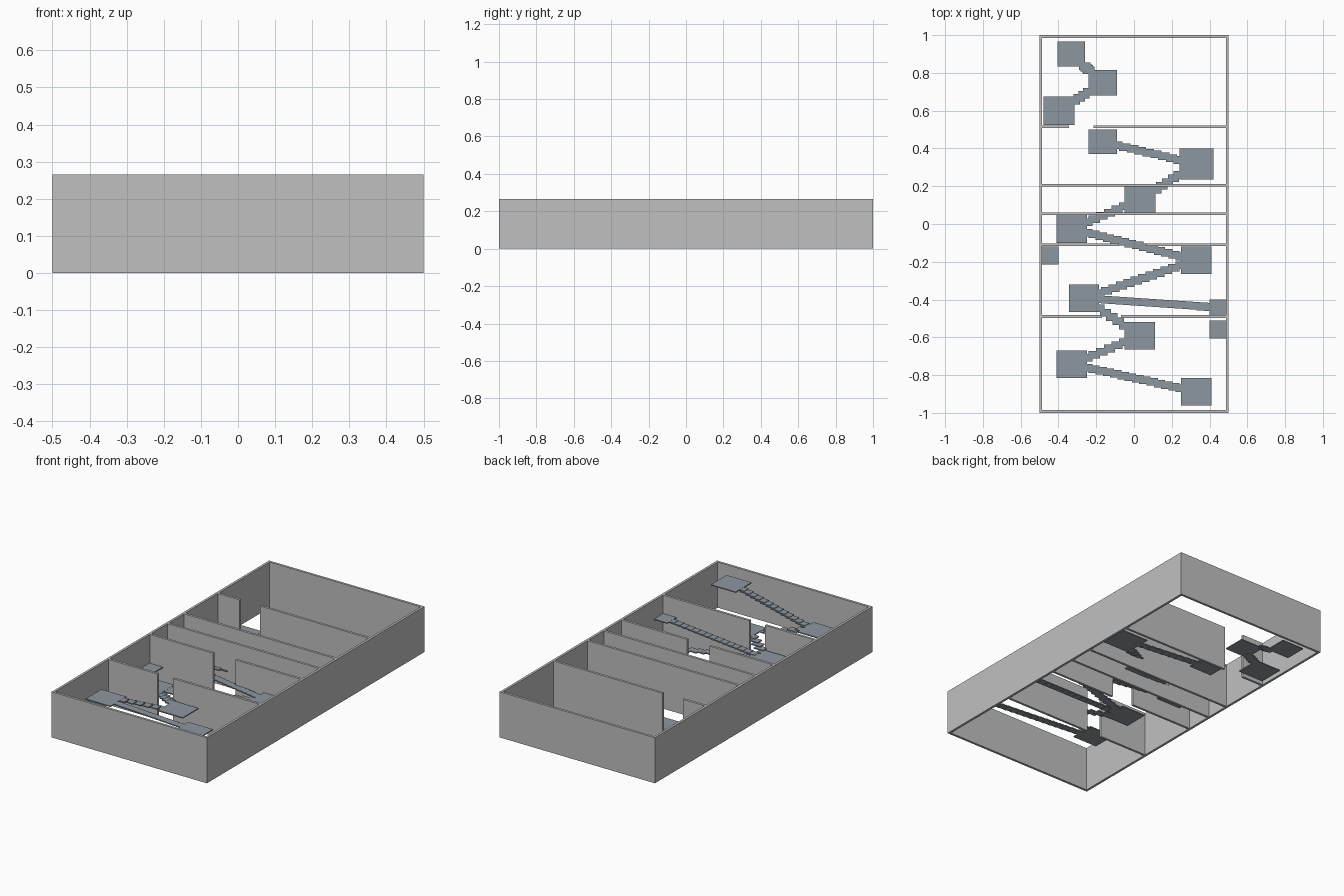
import bpy, bmesh, math
from mathutils import Matrix, Vector

if "Cube" in bpy.data.objects:
    bpy.data.objects.remove(bpy.data.objects["Cube"])

H = 0.265      # wall height
T = 0.014      # wall thickness
PLATE = 0.006  # platform and tread thickness


def material(name, rgb):
    m = bpy.data.materials.new(name)
    m.diffuse_color = (*rgb, 1)
    m.use_nodes = True
    m.node_tree.nodes["Principled BSDF"].inputs["Base Color"].default_value = m.diffuse_color
    return m


WALL = material("wall_grey", (0.53, 0.53, 0.53))
SLATE = material("slate_blue_grey", (0.27, 0.31, 0.35))


def boxes(name, mat, items):
    """One object made of boxes given as (x0, x1, y0, y1, z0, z1)."""
    bm = bmesh.new()
    for x0, x1, y0, y1, z0, z1 in items:
        mid = Vector((x0 + x1, y0 + y1, z0 + z1)) / 2
        size = (x1 - x0, y1 - y0, z1 - z0)
        bmesh.ops.create_cube(bm, size=1, matrix=Matrix.Translation(mid) @ Matrix.Diagonal((*size, 1)))
    me = bpy.data.meshes.new(name)
    bm.to_mesh(me)
    bm.free()
    me.materials.append(mat)
    ob = bpy.data.objects.new(name, me)
    bpy.context.collection.objects.link(ob)
    return ob


# Outer walls, open at the top and bottom
for s, side in ((-1, "left"), (1, "right")):
    x = s * (0.5 - T / 2)
    boxes(side + "_wall", WALL, [(x - T / 2, x + T / 2, -1, 1, 0, H)])
for s, side in ((-1, "front"), (1, "back")):
    y = s * (1 - T / 2)
    boxes(side + "_wall", WALL, [(-0.5 + T, 0.5 - T, y - T / 2, y + T / 2, 0, H)])

# Partitions: y position and the doorway, if any
partitions = [(-0.49, (-0.17, -0.07)), (-0.11, (-0.08, 0.065)),
              (0.055, None), (0.205, None), (0.515, (-0.345, -0.215))]
for i, (y, gap) in enumerate(partitions):
    e = 0.5 - T
    spans = [(-e, gap[0]), (gap[1], e)] if gap else [(-e, e)]
    boxes(f"partition_{i + 1}", WALL,
          [(a, b, y - T / 2, y + T / 2, 0, H) for a, b in spans])

# Platforms: x0, x1, y0, y1, top height
platforms = {
    "start": (0.25, 0.41, -0.96, -0.815, 0.220),
    "front_left": (-0.41, -0.25, -0.815, -0.67, 0.178),
    "front_middle": (-0.05, 0.11, -0.665, -0.52, 0.150),
    "front_nook": (0.40, 0.486, -0.605, -0.51, 0.190),
    "hall_nook": (0.40, 0.486, -0.485, -0.40, 0.158),
    "hall_left": (-0.345, -0.185, -0.465, -0.32, 0.130),
    "hall_right": (0.25, 0.41, -0.265, -0.12, 0.125),
    "side_nook": (-0.486, -0.40, -0.215, -0.12, 0.100),
    "centre_left": (-0.41, -0.25, -0.10, 0.05, 0.105),
    "centre": (-0.05, 0.115, 0.06, 0.20, 0.088),
    "rear_right": (0.24, 0.42, 0.235, 0.40, 0.070),
    "rear_middle": (-0.24, -0.09, 0.37, 0.50, 0.042),
    "back_left": (-0.48, -0.315, 0.525, 0.675, 0.026),
    "back_middle": (-0.24, -0.09, 0.68, 0.815, 0.016),
    "back_end": (-0.405, -0.26, 0.835, 0.965, 0.007),
}
for name, (x0, x1, y0, y1, z) in platforms.items():
    boxes(name + "_platform", SLATE, [(x0, x1, y0, y1, z - PLATE, z)])


def edge_point(p, toward):
    """Where the line from a platform's centre leaves its outline."""
    c = Vector(((p[0] + p[1]) / 2, (p[2] + p[3]) / 2))
    d = toward - c
    t = min((p[1] - p[0]) / 2 / max(abs(d.x), 1e-6), (p[3] - p[2]) / 2 / max(abs(d.y), 1e-6))
    return c + d * t


def stair(a, b):
    """Flight of overlapping flat treads between two platforms."""
    p, q = platforms[a], platforms[b]
    cp = Vector(((p[0] + p[1]) / 2, (p[2] + p[3]) / 2))
    cq = Vector(((q[0] + q[1]) / 2, (q[2] + q[3]) / 2))
    s, e = edge_point(p, cq), edge_point(q, cp)
    n = max(3, round((e - s).length / 0.04))
    treads = []
    for i in range(n + 1):
        f = i / n
        c = s.lerp(e, f)
        z = p[4] + (q[4] - p[4]) * f - 0.0005
        treads.append((c.x - 0.03, c.x + 0.03, c.y - 0.02, c.y + 0.02, z - PLATE, z))
    boxes(f"stair_{a}_to_{b}", SLATE, treads)


# Stairs
for a, b in [("start", "front_left"), ("front_left", "front_middle"),
             ("front_middle", "hall_left"), ("hall_nook", "hall_left"),
             ("hall_left", "hall_right"), ("hall_right", "centre_left"),
             ("centre_left", "centre"), ("centre", "rear_right"),
             ("rear_right", "rear_middle"), ("back_left", "back_middle"),
             ("back_middle", "back_end")]:
    stair(a, b)
